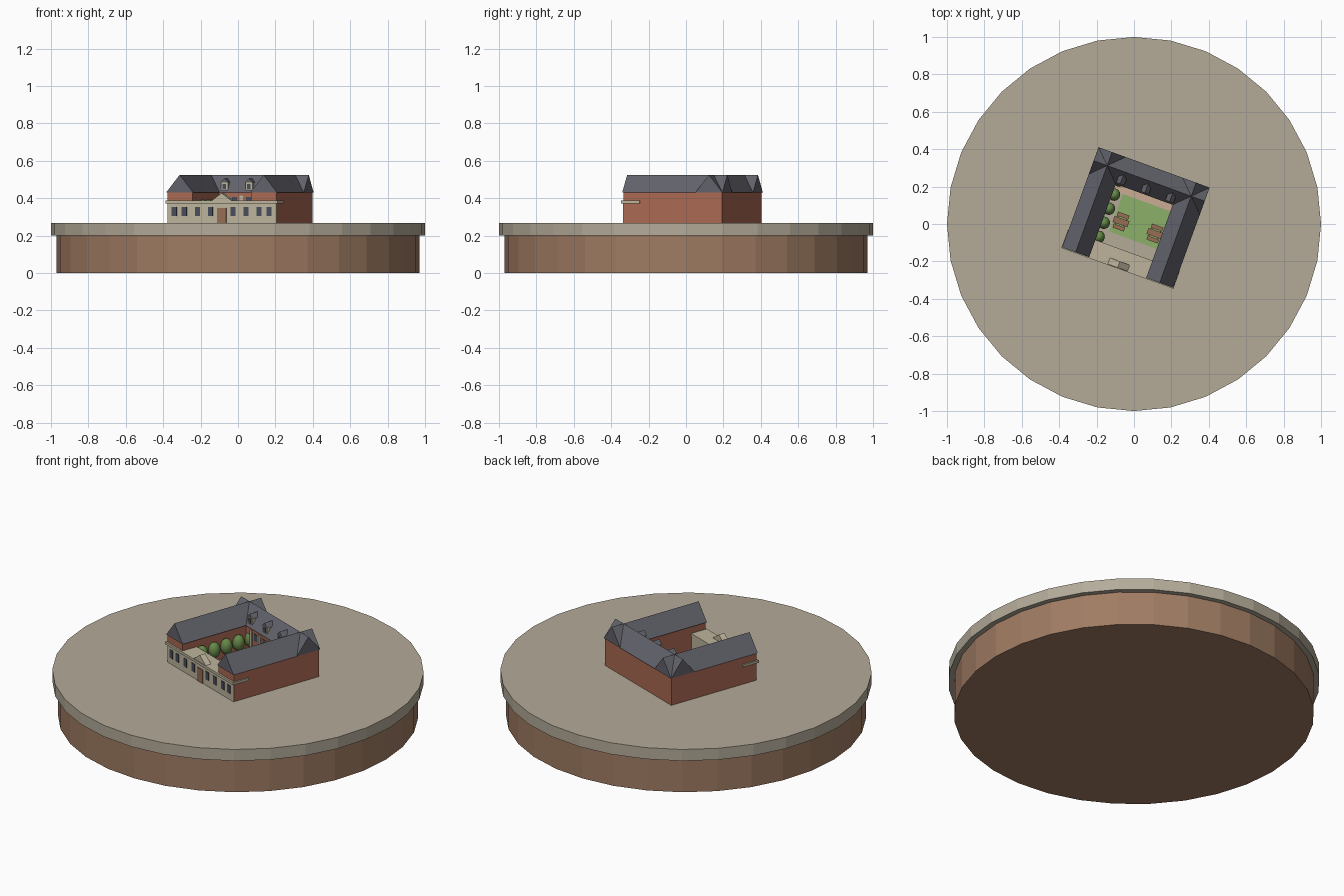
import bpy, bmesh, math
from mathutils import Matrix, Vector

cube = bpy.data.objects.get("Cube")
if cube:
    bpy.data.objects.remove(cube, do_unlink=True)


def material(name, r, g, b):
    lin = [(c / 255 / 12.92) if c < 11 else ((c / 255 + 0.055) / 1.055) ** 2.4 for c in (r, g, b)]
    m = bpy.data.materials.new(name)
    m.use_nodes = True
    m.diffuse_color = (*lin, 1)
    m.node_tree.nodes["Principled BSDF"].inputs["Base Color"].default_value = (*lin, 1)
    return m


STONE = material("ground stone", 180, 171, 153)
EARTH = material("earth brown", 160, 124, 99)
BRICK = material("red brick", 170, 105, 82)
CREAM = material("cream render", 189, 180, 156)
SLATE = material("roof slate", 98, 98, 107)
GLASS = material("window glass", 72, 77, 90)
WOOD = material("wood", 150, 110, 84)
GRASS = material("lawn green", 140, 176, 105)
LEAF = material("leaf green", 102, 138, 72)
PAVING = material("pink paving", 203, 172, 148)

# The house stands turned on its round base
HOUSE = Matrix.Translation((0.01, 0.035, 0)) @ Matrix.Rotation(math.radians(-20), 4, "Z")
GROUND, EAVES, RIDGE = 0.268, 0.43, 0.525


def finish(name, bm, mat, frame=HOUSE):
    bmesh.ops.recalc_face_normals(bm, faces=bm.faces)
    mesh = bpy.data.meshes.new(name)
    bm.to_mesh(mesh)
    bm.free()
    mesh.materials.append(mat)
    obj = bpy.data.objects.new(name, mesh)
    obj.matrix_world = frame
    bpy.context.collection.objects.link(obj)
    return obj


def box(name, mat, x, y, z):
    """Box from three (low, high) ranges."""
    bm = bmesh.new()
    bmesh.ops.create_cube(bm, size=1)
    for v in bm.verts:
        v.co = Vector([(r[0] + r[1]) / 2 + c * (r[1] - r[0]) for c, r in zip(v.co, (x, y, z))])
    return finish(name, bm, mat)


def gable(name, mat, cx, cy, half_width, half_length, z0, z1, along_x=False):
    """Triangular roof prism with its ridge along y, or along x."""
    bm = bmesh.new()
    rings = []
    for end in (-half_length, half_length):
        ring = []
        for side, z in ((-half_width, z0), (half_width, z0), (0, z1)):
            dx, dy = (end, side) if along_x else (side, end)
            ring.append(bm.verts.new((cx + dx, cy + dy, z)))
        rings.append(ring)
    a, b = rings
    bm.faces.new(a)
    bm.faces.new(b)
    for i in range(3):
        j = (i + 1) % 3
        bm.faces.new((a[i], a[j], b[j], b[i]))
    return finish(name, bm, mat)


def disc(name, mat, radius, z0, z1, segments=32, frame=Matrix.Identity(4), x=0, y=0):
    bm = bmesh.new()
    bmesh.ops.create_cone(bm, cap_ends=True, segments=segments, radius1=radius, radius2=radius,
                          depth=z1 - z0, matrix=Matrix.Translation((x, y, (z0 + z1) / 2)))
    return finish(name, bm, mat, frame)


# Round base
disc("base_drum", EARTH, 0.97, 0, 0.2)
disc("base_top", STONE, 1.0, 0.2, GROUND)

# Brick walls: two side wings and a back range
for side, s in (("right", -1), ("left", 1)):
    box(f"{side}_wing_wall", BRICK, sorted((s * 0.169, s * 0.311)), (-0.28, 0.28), (GROUND, EAVES))
    gable(f"{side}_wing_roof", SLATE, s * 0.239, 0, 0.077, 0.285, EAVES, RIDGE)
box("back_range_wall", BRICK, (-0.3105, 0.3105), (0.138, 0.2795), (GROUND, EAVES))
gable("back_range_roof", SLATE, 0, 0.208, 0.077, 0.316, EAVES, RIDGE, along_x=True)

# Low entrance range across the front
box("front_range_wall", CREAM, (-0.31, 0.31), (-0.282, -0.19), (GROUND, 0.375))
box("front_range_cornice", CREAM, (-0.319, 0.319), (-0.29, -0.187), (0.372, 0.387))
gable("entrance_pediment", CREAM, 0, -0.268, 0.056, 0.018, 0.387, 0.428)
box("entrance_door", WOOD, (-0.026, 0.026), (-0.286, -0.28), (GROUND, 0.348))
for s in (-1, 1):
    for i, u in enumerate((0.065, 0.138, 0.213, 0.27)):
        box(f"front_window_{i}", GLASS, (s * u - 0.014, s * u + 0.014), (-0.285, -0.28), (0.305, 0.353))

# Courtyard front of the back range: pilasters, windows and dormers
for u in (-0.12, -0.04, 0.04, 0.12):
    box("pilaster", CREAM, (u - 0.009, u + 0.009), (0.132, 0.14), (GROUND, 0.415))
for u in (-0.08, 0, 0.08):
    for z in (0.295, 0.365):
        box("courtyard_window", GLASS, (u - 0.014, u + 0.014), (0.135, 0.14), (z, z + 0.042))
for u in (-0.14, 0, 0.14):
    box("dormer", CREAM, (u - 0.019, u + 0.019), (0.143, 0.19), (0.44, 0.483))
    gable("dormer_roof", SLATE, u, 0.168, 0.023, 0.028, 0.483, 0.506)
    box("dormer_window", GLASS, (u - 0.009, u + 0.009), (0.14, 0.145), (0.45, 0.477))

# Courtyard ground
box("lawn", GRASS, (-0.108, 0.17), (-0.12, 0.094), (GROUND, 0.272))
box("terrace", PAVING, (-0.168, 0.168), (0.094, 0.138), (GROUND, 0.271))

# Picnic tables with benches
for u, v in ((-0.067, -0.048), (0.125, -0.046)):
    box("table_top", WOOD, (u - 0.042, u + 0.042), (v - 0.017, v + 0.017), (0.302, 0.308))
    for s in (-1, 1):
        w = v + s * 0.034
        box("bench", WOOD, (u - 0.032, u + 0.032), (w - 0.011, w + 0.011), (0.286, 0.292))
        box("table_leg", WOOD, (u + s * 0.025 - 0.003, u + s * 0.025 + 0.003),
            (v - 0.036, v + 0.036), (0.27, 0.288))
        box("table_post", WOOD, (u + s * 0.025 - 0.003, u + s * 0.025 + 0.003),
            (v - 0.006, v + 0.006), (0.286, 0.303))

# Row of small trees along one wing
for i in range(5):
    v = -0.165 + i * 0.08
    disc("tree_trunk", WOOD, 0.006, GROUND, 0.32, 8, HOUSE, -0.15, v)
    bm = bmesh.new()
    bmesh.ops.create_uvsphere(bm, u_segments=14, v_segments=9, radius=1,
                              matrix=Matrix.Translation((-0.15, v, 0.348)) @ Matrix.Diagonal((0.032, 0.034, 0.046, 1)))
    for f in bm.faces:
        f.smooth = True
    finish("tree_crown", bm, LEAF)
